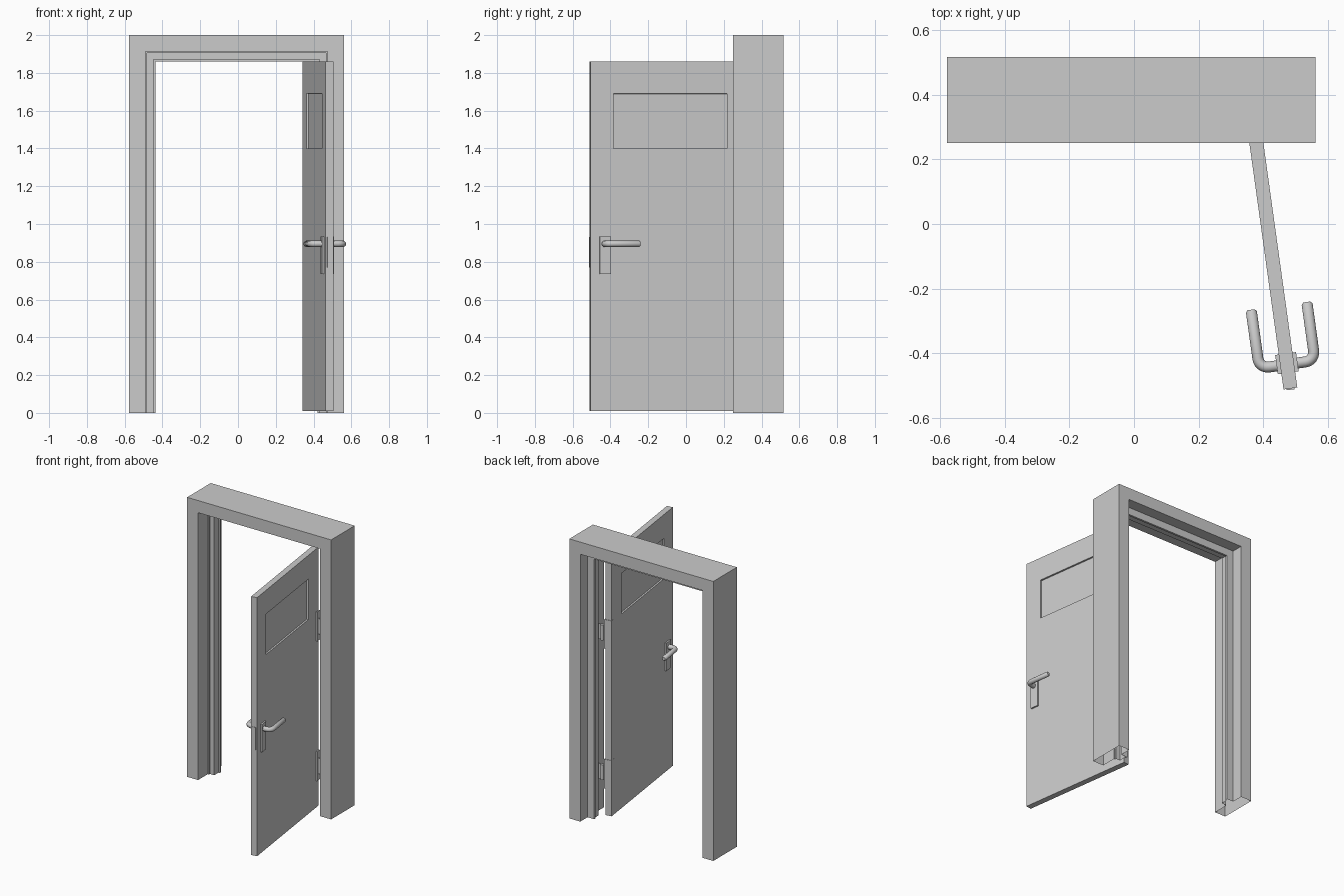
import bpy, bmesh, math
from mathutils import Matrix, Vector

if "Cube" in bpy.data.objects:
    bpy.data.objects.remove(bpy.data.objects["Cube"])

# Door space: x runs from hinge edge to lock edge, y through the thickness
LENGTH, THICK, LOW, HIGH = 0.872, 0.043, 0.01, 1.86
DOOR = Matrix.Translation((0.364, 0.355, 0)) @ Matrix.Rotation(math.radians(-82.1), 4, 'Z')
WORLD = Matrix.Identity(4)


def finish(name, bm, matrix=WORLD):
    bmesh.ops.recalc_face_normals(bm, faces=bm.faces[:])
    mesh = bpy.data.meshes.new(name)
    bm.to_mesh(mesh)
    bm.free()
    ob = bpy.data.objects.new(name, mesh)
    bpy.context.collection.objects.link(ob)
    ob.matrix_world = matrix
    return ob


def cube(lo, hi):
    bm = bmesh.new()
    lo, hi = Vector(lo), Vector(hi)
    bmesh.ops.create_cube(bm, size=1)
    for v in bm.verts:
        v.co = Vector([(lo[i] + hi[i]) / 2 + v.co[i] * (hi[i] - lo[i]) for i in range(3)])
    return bm


def box(name, lo, hi, matrix=WORLD):
    return finish(name, cube(lo, hi), matrix)


# Door frame: stepped hollow profile (distance inward, y) swept with mitred corners
profile = [(0, .25), (.087, .25), (.087, .36), (.096, .36), (.096, .37), (.13, .37),
           (.13, .42), (.14, .42), (.14, .435), (.087, .435), (.087, .517), (0, .517)]
bm = bmesh.new()
rings = []
for side, top in ((-1, 0), (-1, 1), (1, 1), (1, 0)):
    rings.append([bm.verts.new((-0.008 + side * (.57 - u), y, (2 - u) * top))
                  for u, y in profile])
n = len(profile)
for a, b in zip(rings, rings[1:]):
    for i in range(n):
        bm.faces.new((a[i], a[(i + 1) % n], b[(i + 1) % n], b[i]))
finish("door_frame", bm)

# Door leaf with a recessed upper panel on both sides
bm = cube((0, -THICK / 2, LOW), (LENGTH, THICK / 2, HIGH))
x0, x1, z0, z1 = .141, .748, 1.40, 1.69
for co, no in (((x0, 0, 0), (1, 0, 0)), ((x1, 0, 0), (1, 0, 0)),
               ((0, 0, z0), (0, 0, 1)), ((0, 0, z1), (0, 0, 1))):
    bmesh.ops.bisect_plane(bm, geom=bm.verts[:] + bm.edges[:] + bm.faces[:],
                           plane_co=co, plane_no=no)
bm.normal_update()
panels = []
for f in bm.faces:
    c = f.calc_center_median()
    if abs(f.normal.y) > .9 and x0 < c.x < x1 and z0 < c.z < z1:
        panels.append(f)
bmesh.ops.inset_individual(bm, faces=panels, thickness=0.001, depth=-0.012)
finish("door_leaf", bm, DOOR)

# Latch plate on the lock edge
box("latch_plate", (LENGTH - .002, -.012, .77), (LENGTH + .004, .012, .93), DOOR)

# Handles: back plate and bent lever on each side
for label, s in (("left", -1), ("right", 1)):
    face = s * THICK / 2
    ys = sorted((face, face + s * .011))
    box(label + "_handle_plate", (.763, ys[0], .735), (.823, ys[1], .935), DOOR)
    off, bend, px = .087, .03, .797
    path = [(px, 0.015)]
    for k in range(7):
        a = math.pi / 2 * k / 6
        path.append((px - bend + bend * math.cos(a), off - bend + bend * math.sin(a)))
    path += [(.621, off), (.614, off)]
    curve = bpy.data.curves.new(label + "_lever", 'CURVE')
    curve.dimensions = '3D'
    curve.bevel_depth = .017
    curve.bevel_resolution = 4
    curve.use_fill_caps = True
    sp = curve.splines.new('POLY')
    sp.points.add(len(path) - 1)
    for p, (x, y) in zip(sp.points, path):
        p.co = (x, s * y, .895, 1)
    sp.points[-1].radius = .65
    sp.use_smooth = True
    ob = bpy.data.objects.new(label + "_lever", curve)
    bpy.context.collection.objects.link(ob)
    ob.matrix_world = DOOR

# Hinges: plate on the door edge, knuckle, and leaf on the jamb
for label, z in (("lower", .20), ("upper", 1.20)):
    box(label + "_hinge_plate", (-.004, -.0225, z), (.03, .03, z + .21), DOOR)
    box(label + "_hinge_leaf", (.385, .338, z + .05), (.474, .346, z + .16))
    bm = bmesh.new()
    bmesh.ops.create_cone(bm, cap_ends=True, segments=16, radius1=.012, radius2=.012,
                          depth=.11, matrix=Matrix.Translation((.422, .345, z + .105)))
    ob = finish(label + "_hinge_knuckle", bm)
    bpy.context.view_layer.objects.active = ob
    ob.select_set(True)
    bpy.ops.object.shade_smooth_by_angle()
    ob.select_set(False)
